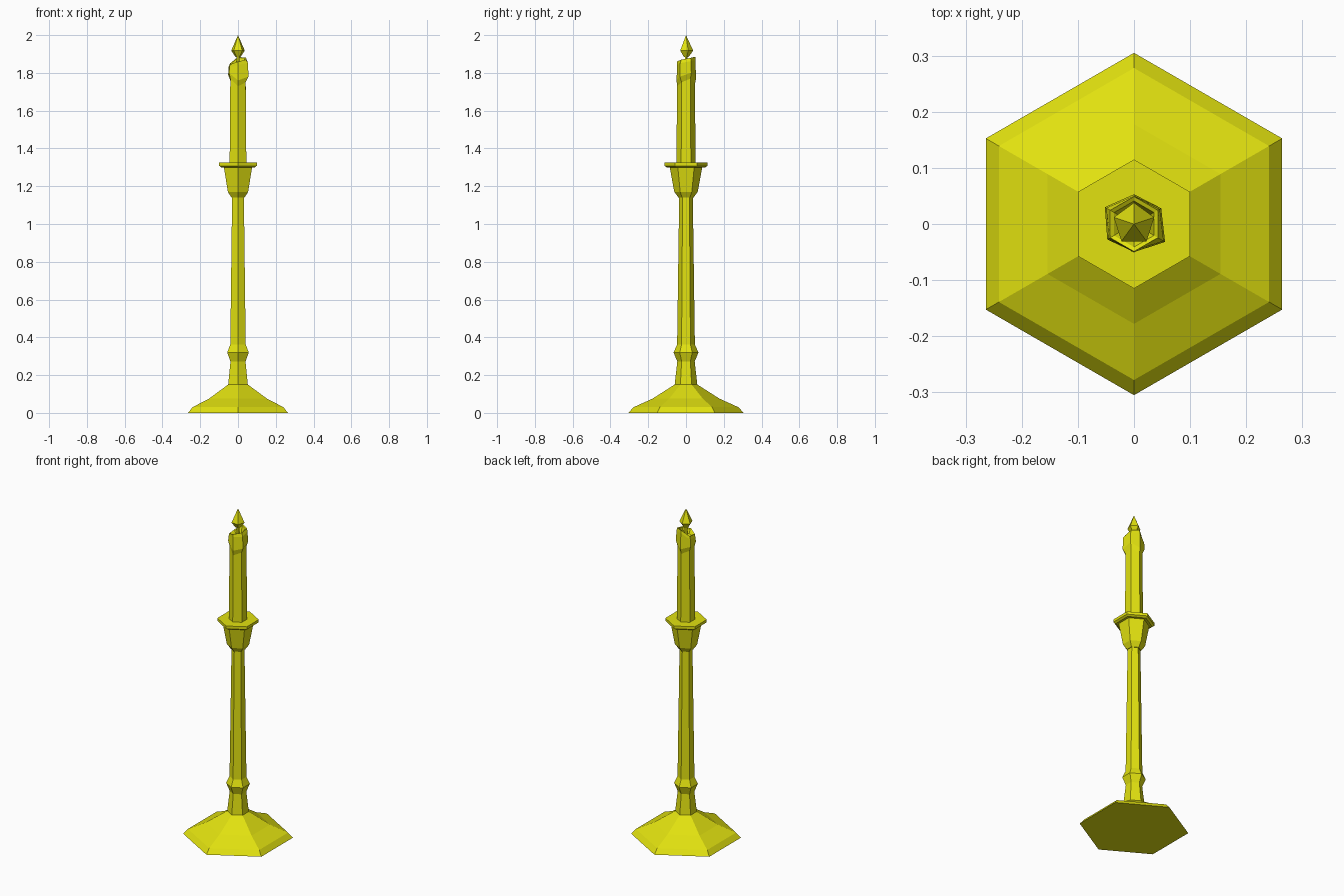
import bpy, bmesh, math

if "Cube" in bpy.data.objects:
    bpy.data.objects.remove(bpy.data.objects["Cube"])

mat = bpy.data.materials.new("candle yellow")
mat.diffuse_color = (0.76, 0.76, 0.005, 1)
mat.use_nodes = True
mat.node_tree.nodes["Principled BSDF"].inputs["Base Color"].default_value = mat.diffuse_color


def finish(name, bm):
    bmesh.ops.recalc_face_normals(bm, faces=bm.faces[:])
    me = bpy.data.meshes.new(name)
    bm.to_mesh(me)
    bm.free()
    me.materials.append(mat)
    ob = bpy.data.objects.new(name, me)
    bpy.context.collection.objects.link(ob)
    return ob


def add_ring(bm, points):
    """points: (radius, z) per corner, first corner towards +y."""
    n = len(points)
    return [bm.verts.new((r * math.cos(math.pi / 2 + math.tau * i / n),
                          r * math.sin(math.pi / 2 + math.tau * i / n), z))
            for i, (r, z) in enumerate(points)]


def loft(name, rings, tip=None):
    """Skin a stack of rings, cap the bottom, close the top flat or to a tip."""
    bm = bmesh.new()
    loops = [add_ring(bm, pts) for pts in rings]
    n = len(loops[0])
    for a, b in zip(loops, loops[1:]):
        for i in range(n):
            j = (i + 1) % n
            bm.faces.new((a[i], a[j], b[j], b[i]))
    bm.faces.new(loops[0][::-1])
    if tip is None:
        bm.faces.new(loops[-1])
    else:
        t = bm.verts.new((0, 0, tip))
        for i in range(n):
            bm.faces.new((loops[-1][i], loops[-1][(i + 1) % n], t))
    return finish(name, bm)


def turned(name, profile, sides=6, tip=None):
    return loft(name, [[p] * sides for p in profile], tip)


# Candlestick: foot, stem with knop, cup and drip pan
turned("foot", [(0.305, 0), (0.278, 0.03), (0.178, 0.075), (0.06, 0.15)])
turned("stem", [(0.06, 0.15), (0.046, 0.272), (0.066, 0.32), (0.047, 0.362),
                (0.036, 1.145)])
turned("cup", [(0.04, 1.14), (0.062, 1.17), (0.086, 1.30)])
turned("drip_pan", [(0.102, 1.30), (0.115, 1.308), (0.115, 1.325)])

# Candle: hexagonal shaft, wax runs near the top, uneven rim and sunken well
rim_z = (1.885, 1.85, 1.845, 1.86, 1.87, 1.88)
run_r = (0.053, 0.060, 0.055, 0.050, 0.064, 0.056)
run_z = (1.77, 1.79, 1.80, 1.76, 1.78, 1.80)
loft("candle", [
    [(0.051, 1.32)] * 6,
    [(0.047, z - 0.03) for z in run_z],
    list(zip(run_r, run_z)),
    [(r - 0.003, z - 0.018) for r, z in zip(run_r, rim_z)],
    [(0.049, z) for z in rim_z],
    [(0.041, z - 0.003) for z in rim_z],
    [(0.030, 1.835)] * 6,
])

# Wick and five-sided flame
turned("wick", [(0.008, 1.83), (0.008, 1.90)], 5)
turned("flame", [(0.014, 1.885), (0.038, 1.918)], 5, tip=2.0)
